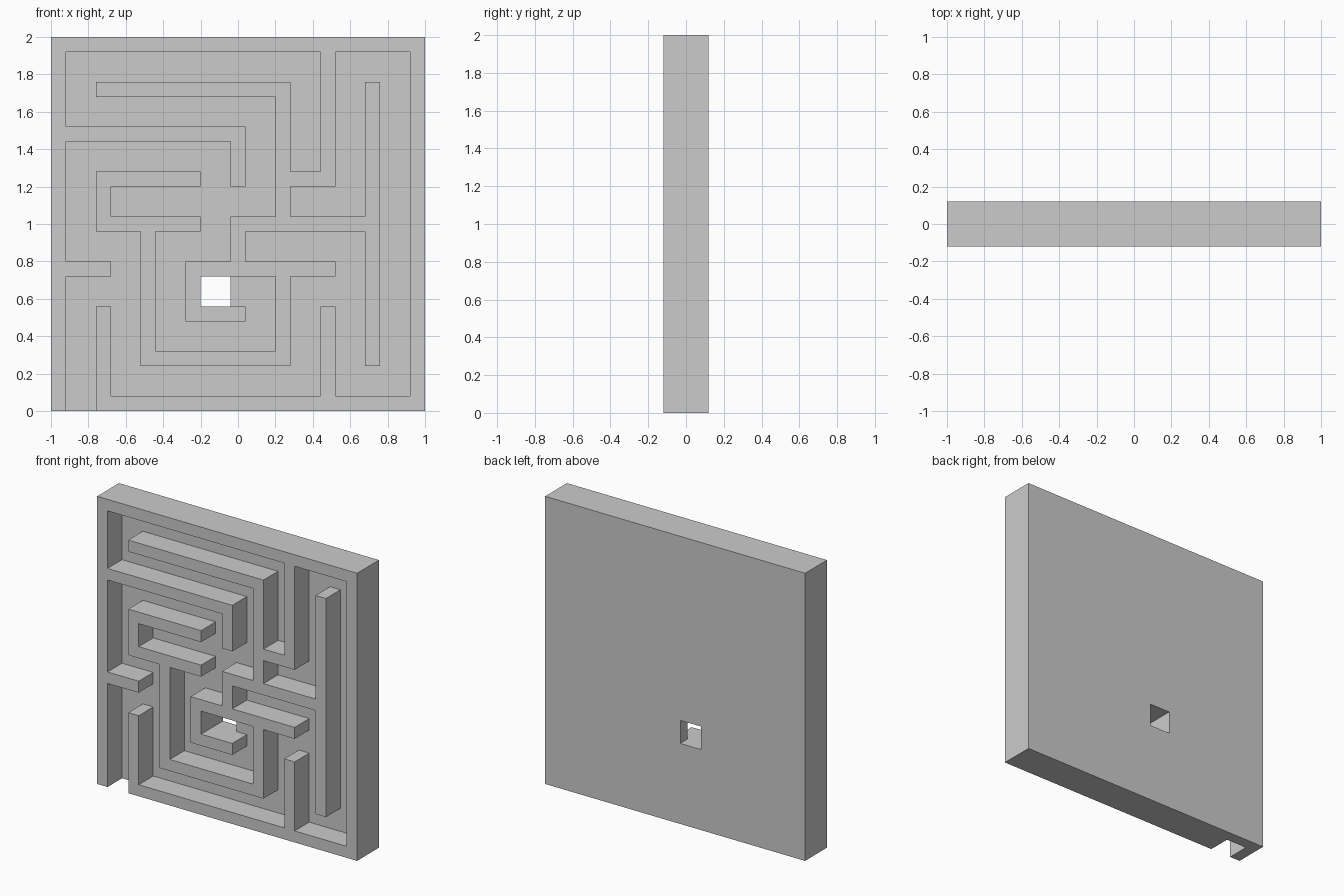
import bpy, bmesh, math

if "Cube" in bpy.data.objects:
    bpy.data.objects.remove(bpy.data.objects["Cube"])

# Maze layout: wall runs between points of a 9 x 9 lattice (column, row), row 0 at the bottom
WALLS = [
    [(1, 0), (8, 0), (8, 8), (0, 8), (0, 0)],          # outer frame, entrance bottom left
    [(0, 6), (4, 6), (4, 5)],
    [(1, 7), (5, 7), (5, 4)],
    [(5, 5), (6, 5), (6, 8)],
    [(7, 1), (7, 7)],
    [(7, 4), (4, 4), (4, 3)],
    [(6, 3), (3, 3), (3, 2), (4, 2)],                  # chamber around the hole
    [(5, 3), (5, 1), (2, 1), (2, 4)],
    [(3, 5), (1, 5), (1, 4), (3, 4)],
    [(0, 3), (1, 3)],
    [(1, 0), (1, 2)],
    [(6, 0), (6, 2)],
]
WALL, PITCH, N = 0.08, 0.24, 17
HOLE = (7, 5)                                          # slot cut through the back plate
DEPTHS = [-0.12, 0.04, 0.12]                           # wall front, plate front, plate back


def edge(n):
    return PITCH * (n // 2) + WALL * (n % 2)


# Slots filled by walls (even index = wall line, odd index = corridor)
filled = set()
for run in WALLS:
    for (a, b), (c, d) in zip(run, run[1:]):
        for i in range(2 * min(a, c), 2 * max(a, c) + 1):
            for j in range(2 * min(b, d), 2 * max(b, d) + 1):
                filled.add((i, j))


def solid(i, k, j):
    if not (0 <= i < N and 0 <= j < N and 0 <= k < 2):
        return False
    return (i, j) in filled if k == 0 else (i, j) != HOLE


# Maze panel: only the exposed faces of walls and back plate, welded into one shell
bm = bmesh.new()
for i in range(N):
    for j in range(N):
        for k in range(2):
            if not solid(i, k, j):
                continue
            for axis in range(3):
                for side in (0, 1):
                    near = [i, k, j]
                    near[axis] += 2 * side - 1
                    if solid(*near):
                        continue
                    quad = []
                    for u, v in ((0, 0), (1, 0), (1, 1), (0, 1)):
                        p = [i, k, j]
                        p[axis] += side
                        p[(axis + 1) % 3] += u
                        p[(axis + 2) % 3] += v
                        quad.append(bm.verts.new((edge(p[0]) - 1, DEPTHS[p[1]], edge(p[2]))))
                    bm.faces.new(quad if side else quad[::-1])
bmesh.ops.remove_doubles(bm, verts=bm.verts, dist=0.001)
bmesh.ops.dissolve_limit(bm, angle_limit=math.radians(1), verts=bm.verts, edges=bm.edges)

mesh = bpy.data.meshes.new("maze_panel")
bm.to_mesh(mesh)
bm.free()
bpy.context.collection.objects.link(bpy.data.objects.new("maze_panel", mesh))
